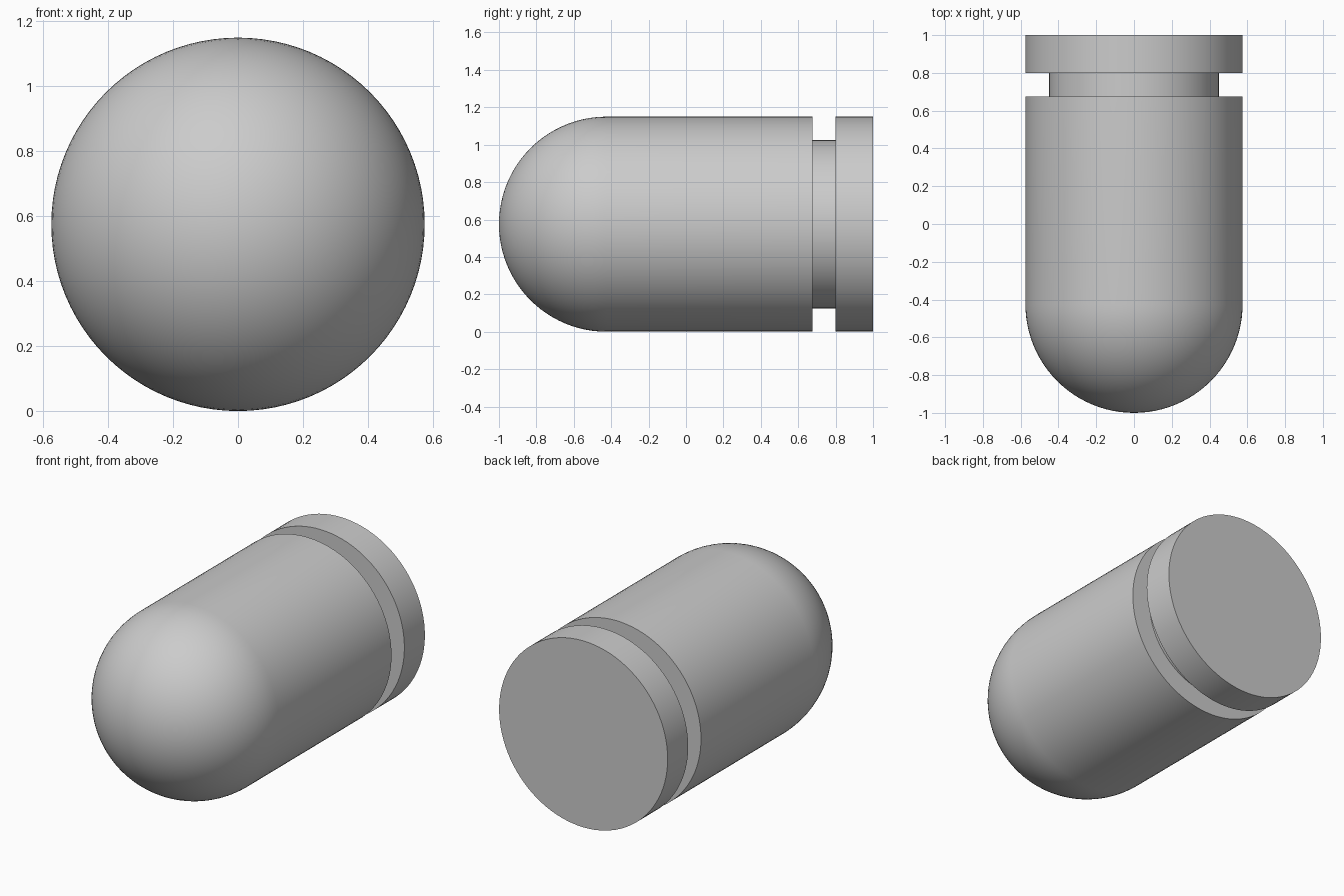
import bpy, bmesh, math
from mathutils import Matrix, Vector

cube = bpy.data.objects.get("Cube")
if cube:
    bpy.data.objects.remove(cube, do_unlink=True)

RADIUS = 0.575        # body radius and height of the axis
GROOVE_RADIUS = 0.45
NOSE_Y = RADIUS - 1   # where the dome meets the cylinder
SEGMENTS = 96
DOME_STEPS = 24

# Plain grey finish
grey = bpy.data.materials.new("plain_grey")
grey.use_nodes = True
colour = (0.6, 0.6, 0.6, 1)
grey.diffuse_color = colour
grey.node_tree.nodes["Principled BSDF"].inputs["Base Color"].default_value = colour


def lathe(name, profile):
    """Revolve (radius, y) points about the lengthwise axis."""
    bm = bmesh.new()
    verts = [bm.verts.new((r, y, 0)) for r, y in profile]
    edges = [bm.edges.new(pair) for pair in zip(verts, verts[1:])]
    bmesh.ops.spin(bm, geom=verts + edges, cent=(0, 0, 0), axis=(0, 1, 0),
                   angle=math.tau, steps=SEGMENTS, use_merge=True)
    bmesh.ops.remove_doubles(bm, verts=bm.verts, dist=1e-5)
    bmesh.ops.recalc_face_normals(bm, faces=bm.faces)
    bmesh.ops.transform(bm, matrix=Matrix.Translation(Vector((0, 0, RADIUS))), verts=bm.verts)
    mesh = bpy.data.meshes.new(name)
    bm.to_mesh(mesh)
    bm.free()
    mesh.materials.append(grey)
    obj = bpy.data.objects.new(name, mesh)
    bpy.context.collection.objects.link(obj)
    bpy.ops.object.select_all(action='DESELECT')
    obj.select_set(True)
    bpy.context.view_layer.objects.active = obj
    bpy.ops.object.shade_smooth_by_angle(angle=math.radians(30))
    return obj


# Domed nose, straight body, recessed groove and flat-backed rim
angles = [i / DOME_STEPS * math.pi / 2 for i in range(DOME_STEPS + 1)]
dome = [(RADIUS * math.sin(a), NOSE_Y - RADIUS * math.cos(a)) for a in angles]
groove_and_rim = [
    (RADIUS, 0.675), (GROOVE_RADIUS, 0.675),
    (GROOVE_RADIUS, 0.8), (RADIUS, 0.8),
    (RADIUS, 1), (0, 1),
]
lathe("grooved_bullet_body", dome + groove_and_rim)
